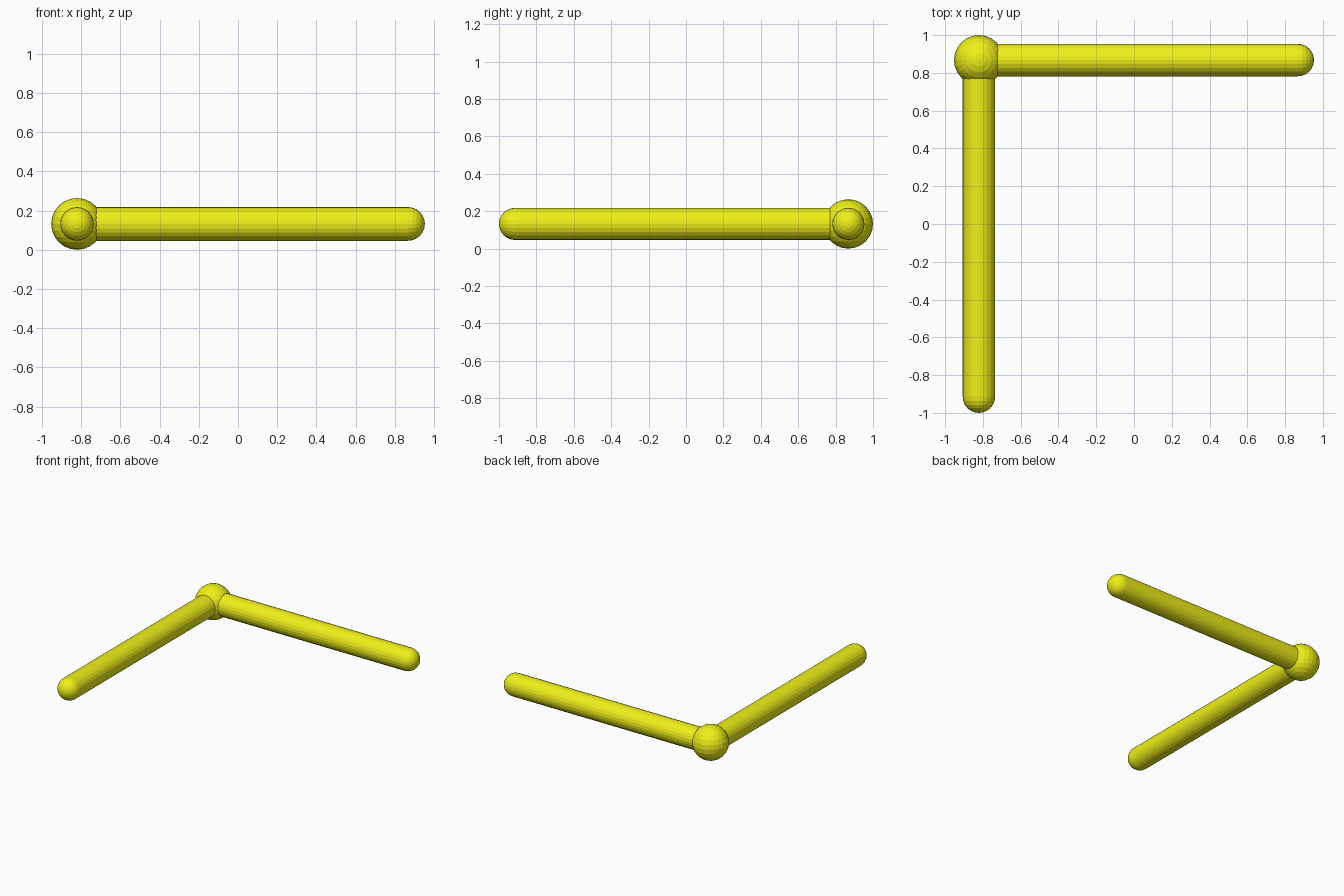
import bpy, bmesh
from mathutils import Vector, Matrix

if "Cube" in bpy.data.objects:
    bpy.data.objects.remove(bpy.data.objects["Cube"])

BALL_R, ROD_R, SIDES = 0.132, 0.086, 24
CORNER = Vector((-0.821, 0.868, 0.132))

mat = bpy.data.materials.new("yellow")
mat.diffuse_color = (0.87, 0.87, 0.01, 1)
mat.use_nodes = True
mat.node_tree.nodes["Principled BSDF"].inputs["Base Color"].default_value = mat.diffuse_color


def add_round(name, radius, direction=None, length=0.0):
    """Sphere at the corner, optionally stretched into a round-ended rod."""
    bm = bmesh.new()
    bmesh.ops.create_uvsphere(bm, u_segments=SIDES, v_segments=SIDES // 2, radius=radius)
    if direction is not None:
        # pull the far cap out along the rod
        for v in bm.verts:
            if v.co.z > 1e-4:
                v.co.z += length
        # straight wall ends exactly where the far cap begins
        ring = [e for e in bm.edges if all(abs(v.co.z) < 1e-4 for v in e.verts)]
        geom = bmesh.ops.split_edges(bm, edges=ring)
        upper = {v for f in bm.faces if f.calc_center_median().z > 1e-4 for v in f.verts}
        for v in upper:
            if abs(v.co.z) < 1e-4:
                v.co.z = length
        loops = [e for e in bm.edges if e.is_boundary]
        bmesh.ops.bridge_loops(bm, edges=loops)
        rot = Vector((0, 0, 1)).rotation_difference(direction).to_matrix().to_4x4()
        bmesh.ops.transform(bm, matrix=rot, verts=bm.verts)
    bmesh.ops.translate(bm, vec=CORNER, verts=bm.verts)
    bmesh.ops.recalc_face_normals(bm, faces=bm.faces)
    mesh = bpy.data.meshes.new(name)
    bm.to_mesh(mesh)
    bm.free()
    mesh.materials.append(mat)
    obj = bpy.data.objects.new(name, mesh)
    bpy.context.collection.objects.link(obj)
    return obj


# Corner ball
add_round("corner_ball", BALL_R)

# Two rods at a right angle, starting inside the ball
add_round("side_rod", ROD_R, Vector((1, 0, 0)), 0.953 - ROD_R - CORNER.x)
add_round("front_rod", ROD_R, Vector((0, -1, 0)), 1.0 - ROD_R + CORNER.y)
